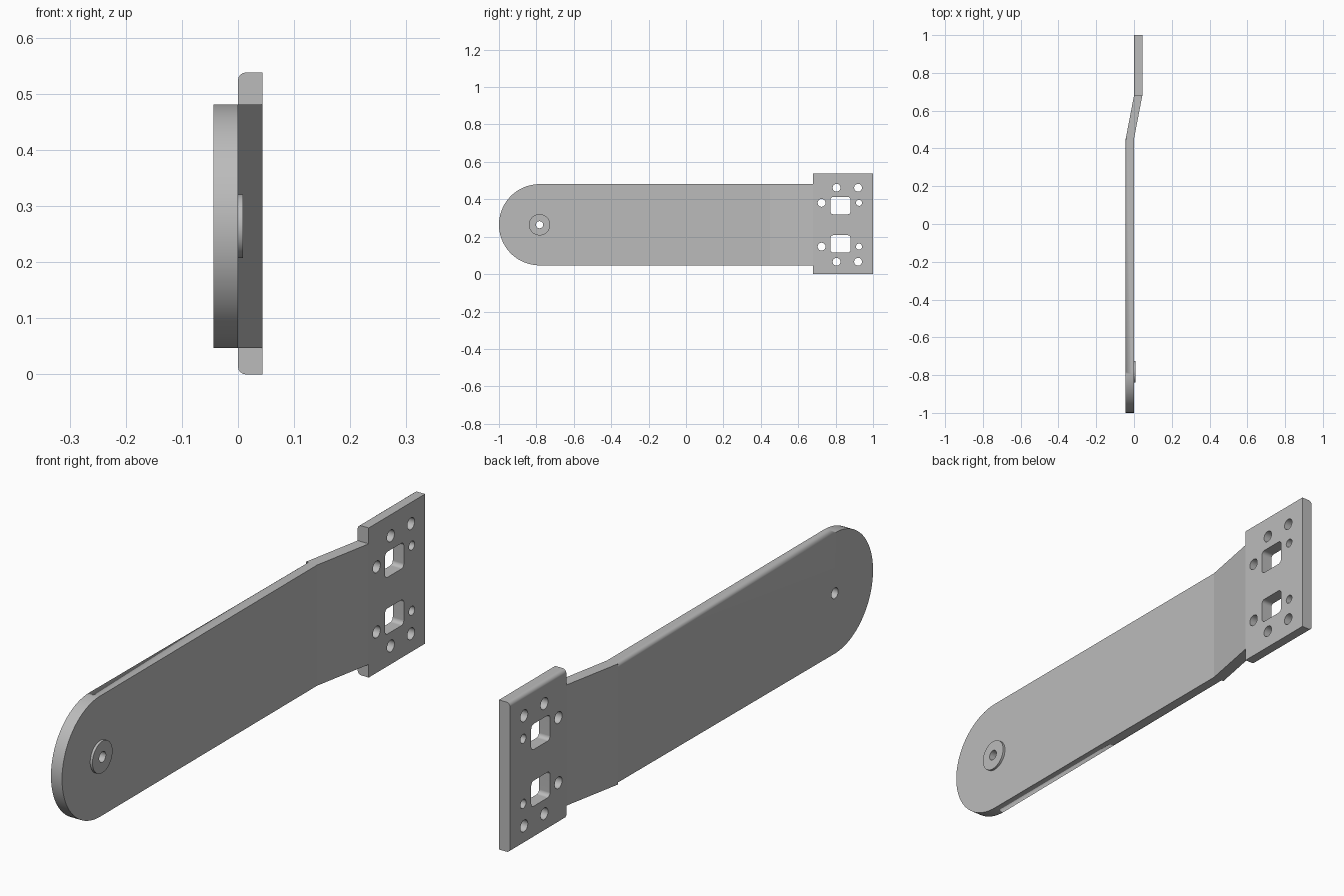
import bpy, bmesh
from math import sin, cos, pi

cube = bpy.data.objects.get("Cube")
if cube:
    bpy.data.objects.remove(cube, do_unlink=True)

THICK = 0.044          # sheet thickness
MID = 0.264            # height of the centre line
HALF = 0.217           # half width of the arm, also its end radius
PIVOT = HALF - 1       # y of the pivot
BEND, FLANGE = 0.45, 0.68

metal = bpy.data.materials.new("grey metal")
metal.diffuse_color = (0.5, 0.5, 0.5, 1)
metal.use_nodes = True
metal.node_tree.nodes["Principled BSDF"].inputs["Base Color"].default_value = (0.5, 0.5, 0.5, 1)


def arc(y, z, r, start, end, n):
    return [(y + r * cos(start + (end - start) * i / n),
             z + r * sin(start + (end - start) * i / n)) for i in range(n + 1)]


def circle(y, z, r, n=32):
    return arc(y, z, r, 0, 2 * pi, n)[:-1]


def rounded_rect(y, z, w, h, r):
    corners = [(1, 1), (-1, 1), (-1, -1), (1, -1)]
    return [p for i, (a, b) in enumerate(corners)
            for p in arc(y + a * (w / 2 - r), z + b * (h / 2 - r), r,
                         i * pi / 2, (i + 1) * pi / 2, 5)]


def prism(name, outline, x0, x1, shift=None, rounded=None):
    """Extrude a y-z outline along x; optionally shear it or round its -x rim."""
    bm = bmesh.new()
    lower = [bm.verts.new((x0, y, z)) for y, z in outline]
    upper = [bm.verts.new((x1, y, z)) for y, z in outline]
    bm.faces.new(lower[::-1])
    bm.faces.new(upper)
    for i in range(len(outline)):
        j = (i + 1) % len(outline)
        bm.faces.new((lower[i], lower[j], upper[j], upper[i]))
    if shift:
        for v in bm.verts:
            v.co.x += shift(v.co.y)
    if rounded:
        rim = [e for e in bm.edges
               if all(v.co.x < x0 + 1e-5 for v in e.verts) and rounded(*e.verts)]
        bmesh.ops.bevel(bm, geom=rim, offset=0.014, segments=4,
                        profile=0.5, affect='EDGES')
    bmesh.ops.recalc_face_normals(bm, faces=bm.faces)
    mesh = bpy.data.meshes.new(name)
    bm.to_mesh(mesh)
    bm.free()
    mesh.materials.append(metal)
    obj = bpy.data.objects.new(name, mesh)
    bpy.context.collection.objects.link(obj)
    return obj


def punch(obj, outlines):
    """Cut every outline right through the part."""
    cutters = [prism("hole_cutter", o, -0.2, 0.2) for o in outlines]
    for c in cutters:
        c.hide_render = True
        mod = obj.modifiers.new("hole", 'BOOLEAN')
        mod.operation, mod.solver, mod.object = 'DIFFERENCE', 'EXACT', c
    graph = bpy.context.evaluated_depsgraph_get()
    mesh = bpy.data.meshes.new_from_object(obj.evaluated_get(graph))
    obj.modifiers.clear()
    obj.data = mesh
    for c in cutters:
        bpy.data.objects.remove(c, do_unlink=True)


def not_cross_edge(a, b):
    return abs(a.co.y - b.co.y) > 1e-5


def box(y0, y1, z0, z1):
    return [(y0, z0), (y1, z0), (y1, z1), (y0, z1)]


# Long arm with a round end
arm_outline = arc(PIVOT, MID, HALF, pi / 2, 3 * pi / 2, 47)
arm_outline += [(BEND, MID - HALF), (BEND, MID + HALF)]
arm = prism("arm", arm_outline, -THICK, 0,
            rounded=lambda a, b: min(a.co.y, b.co.y) < BEND - 0.01)

# Sloping joggle between arm and flange
joggle = prism("joggle", box(BEND, FLANGE, MID - HALF, MID + HALF), -THICK, 0,
               shift=lambda y: THICK * (y - BEND) / (FLANGE - BEND))

# Mounting flange, rounded along its top and bottom
flange = prism("mounting_flange", box(FLANGE, 1, 0, 0.538), 0, THICK,
               rounded=not_cross_edge)

# Raised boss around the pivot
boss = prism("pivot_boss", circle(PIVOT, MID, 0.057, 48), -0.004, 0.009)

# Pivot hole
pivot_hole = circle(PIVOT, MID, 0.019)
punch(arm, [pivot_hole])
punch(boss, [pivot_hole])

# Bolt holes and windows, mirrored about the centre line
bolts = [(0.725, 0.117, 0.021), (0.805, 0.198, 0.021),
         (0.92, 0.198, 0.021), (0.925, 0.117, 0.016)]
holes = []
for s in (1, -1):
    holes += [circle(y, MID + s * z, r) for y, z, r in bolts]
    holes.append(rounded_rect(0.826, MID + s * 0.102, 0.107, 0.092, 0.014))
punch(flange, holes)

# Smooth curved sides, crisp edges
bpy.ops.object.select_all(action='DESELECT')
for obj in (arm, joggle, flange, boss):
    obj.select_set(True)
    bpy.context.view_layer.objects.active = obj
bpy.ops.object.shade_smooth_by_angle(angle=0.6)
for obj in (arm, flange, boss):
    mod = obj.modifiers.new("weighted_normals", 'WEIGHTED_NORMAL')
    mod.keep_sharp = True
